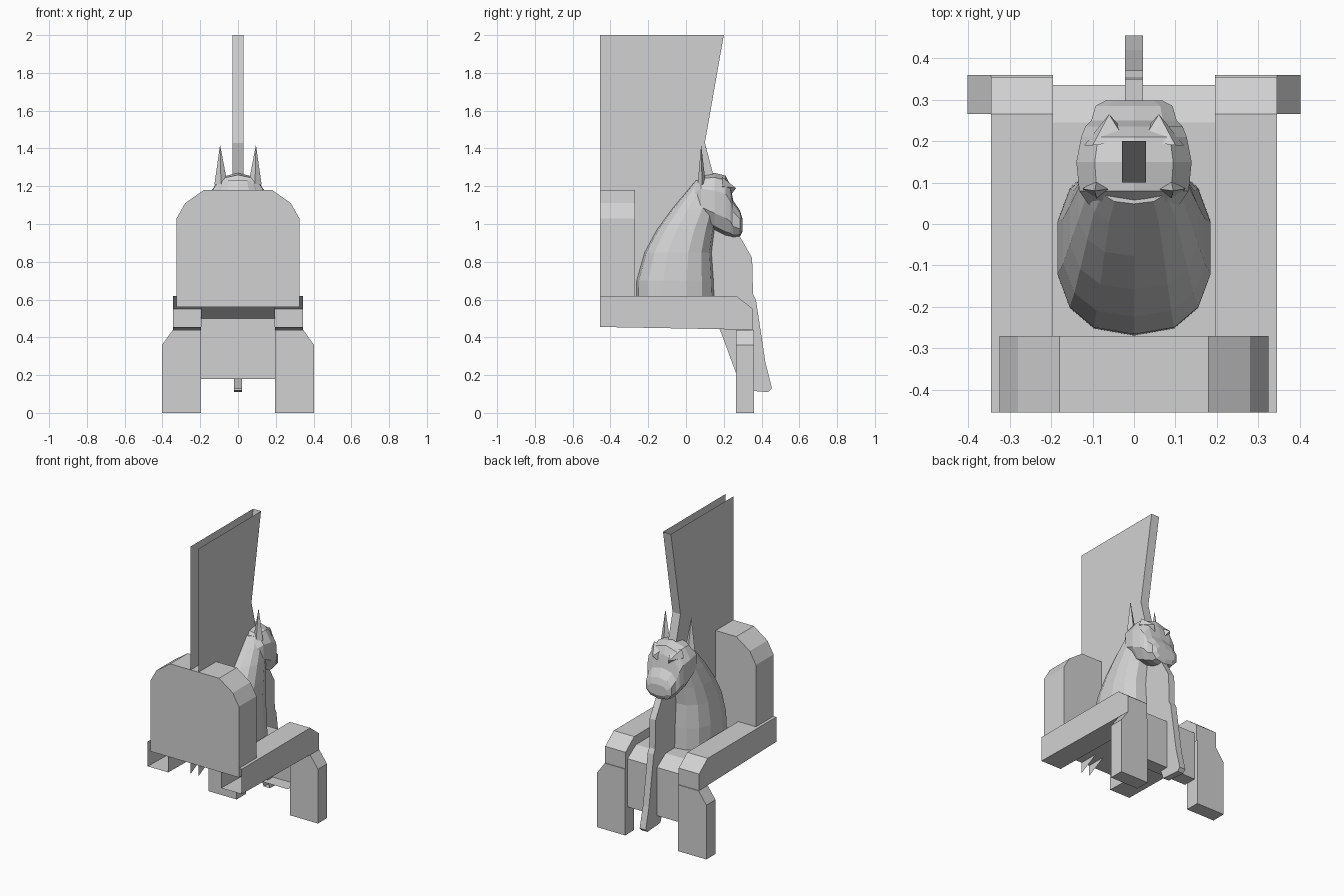
import bpy, bmesh, math

old = bpy.data.objects.get("Cube")
if old:
    bpy.data.objects.remove(old, do_unlink=True)

stone = bpy.data.materials.new("stone_grey")
stone.use_nodes = True
grey = (0.64, 0.64, 0.64, 1)
stone.diffuse_color = grey
stone.node_tree.nodes["Principled BSDF"].inputs["Base Color"].default_value = grey


def finish(name, bm):
    bmesh.ops.recalc_face_normals(bm, faces=bm.faces[:])
    mesh = bpy.data.meshes.new(name)
    bm.to_mesh(mesh)
    bm.free()
    mesh.materials.append(stone)
    obj = bpy.data.objects.new(name, mesh)
    bpy.context.collection.objects.link(obj)
    return obj


def extrude(name, profile, start, end, along="x", skip=(), caps=True):
    """Extrude a closed profile along x or y, leaving out skipped edges."""
    bm = bmesh.new()
    rings = []
    for d in (start, end):
        rings.append([bm.verts.new((d, a, b) if along == "x" else (a, d, b))
                      for a, b in profile])
    n = len(profile)
    for i in range(n):
        if i not in skip:
            j = (i + 1) % n
            bm.faces.new((rings[0][i], rings[0][j], rings[1][j], rings[1][i]))
    if caps:
        bm.faces.new(rings[0])
        bm.faces.new(rings[1])
    return finish(name, bm)


def loft(name, rings):
    """Skin a list of equal-length rings and close both ends."""
    bm = bmesh.new()
    rows = [[bm.verts.new(p) for p in ring] for ring in rings]
    n = len(rows[0])
    for low, high in zip(rows, rows[1:]):
        for i in range(n):
            j = (i + 1) % n
            bm.faces.new((low[i], low[j], high[j], high[i]))
    bm.faces.new(rows[0])
    bm.faces.new(rows[-1])
    return finish(name, bm)


def oval(sides, rx, ry, power=0.8):
    """Slightly squared oval with a flat side at each end."""
    pts = []
    for i in range(sides):
        a = 2 * math.pi * (i + 0.5) / sides
        c, s = math.cos(a), math.sin(a)
        pts.append((rx * math.copysign(abs(c) ** power, c),
                    ry * math.copysign(abs(s) ** power, s)))
    return pts


# Backrest with stepped shoulders
half = [(0.325, 0.56), (0.325, 1.03), (0.28, 1.11), (0.18, 1.18)]
extrude("backrest", half + [(-x, z) for x, z in reversed(half)], -0.455, -0.27, "y")

# Side rails (open at the rear end) and front legs
rail = [(-0.455, 0.62), (0.265, 0.62), (0.355, 0.55), (0.355, 0.44), (-0.455, 0.455)]
leg = [(0.195, 0), (0.402, 0), (0.402, 0.36), (0.345, 0.44), (0.195, 0.44)]
for side, s in (("left", 1), ("right", -1)):
    extrude("rail_" + side, rail, s * 0.195, s * 0.345, skip=(4,))
    extrude("front_leg_" + side, [(s * x, z) for x, z in leg], 0.265, 0.36, "y")

# Seat sheet folding down into the front apron
extrude("seat", [(-0.45, 0.56), (0.245, 0.56), (0.335, 0.5), (0.335, 0.18), (0.245, 0.18)],
        -0.195, 0.195, skip=(4,), caps=False)

# Tall hollow crest blade, open on top and behind
extrude("crest_blade", [(-0.455, 2), (0.2, 2), (0.1, 1.43), (0.16, 1.2), (0.05, 0.65),
                        (-0.3, 0.57), (-0.455, 0.49)],
        -0.029, 0.029, skip=(0, 3, 4, 5, 6))

# Chest keel running down to a hanging tip
extrude("chest_keel", [(0.16, 1.2), (0.27, 0.96), (0.35, 0.82), (0.355, 0.63), (0.37, 0.6),
                       (0.42, 0.27), (0.455, 0.13), (0.435, 0.11), (0.37, 0.115),
                       (0.3, 0.12), (0.265, 0.21), (0.18, 0.44), (0.05, 0.55)],
        -0.022, 0.022, skip=(9, 10, 11, 12))

# Seated body: height, back y, front y, half width
body = [(0.56, -0.265, 0.15, 0.185), (0.7, -0.262, 0.145, 0.185),
        (0.85, -0.22, 0.135, 0.172), (0.97, -0.155, 0.15, 0.155),
        (1.08, -0.075, 0.17, 0.135), (1.17, 0.0, 0.19, 0.115), (1.23, 0.05, 0.19, 0.09)]
rings = []
for z, back, front, width in body:
    mid, depth = (back + front) / 2, (front - back) / 2
    rings.append([(x, mid + y, z) for x, y in oval(14, width * 1.02, depth * 1.02)])
loft("body", rings)

# Skull and muzzle: y, bottom, top, half width
head = [(0.03, 1.07, 1.19, 0.1), (0.08, 1.02, 1.255, 0.135), (0.15, 0.97, 1.265, 0.142),
        (0.21, 0.94, 1.25, 0.13), (0.235, 0.935, 1.2, 0.12), (0.25, 0.93, 1.12, 0.105),
        (0.285, 0.935, 1.07, 0.095), (0.298, 0.96, 1.03, 0.07)]
rings = []
for y, low, high, width in head:
    mid, tall = (low + high) / 2, (high - low) / 2
    rings.append([(x, y, mid + z) for x, z in oval(10, width * 1.02, tall * 1.04)])
loft("head", rings)


def wedge(name, base, tip):
    bm = bmesh.new()
    ring = [bm.verts.new(p) for p in base]
    top = bm.verts.new(tip)
    bm.faces.new(ring)
    for i in range(len(ring)):
        bm.faces.new((ring[i], ring[(i + 1) % len(ring)], top))
    finish(name, bm)


# Ears and frowning brows
for side, s in (("left", 1), ("right", -1)):
    wedge("ear_" + side, [(s * 0.055, 0.085, 1.21), (s * 0.09, 0.062, 1.21),
                          (s * 0.125, 0.085, 1.21), (s * 0.09, 0.105, 1.21)],
          (s * 0.095, 0.08, 1.42))
    wedge("brow_" + side, [(s * 0.02, 0.22, 1.13), (s * 0.12, 0.19, 1.2),
                           (s * 0.1, 0.19, 1.25), (s * 0.02, 0.2, 1.23)],
          (s * 0.06, 0.265, 1.19))
